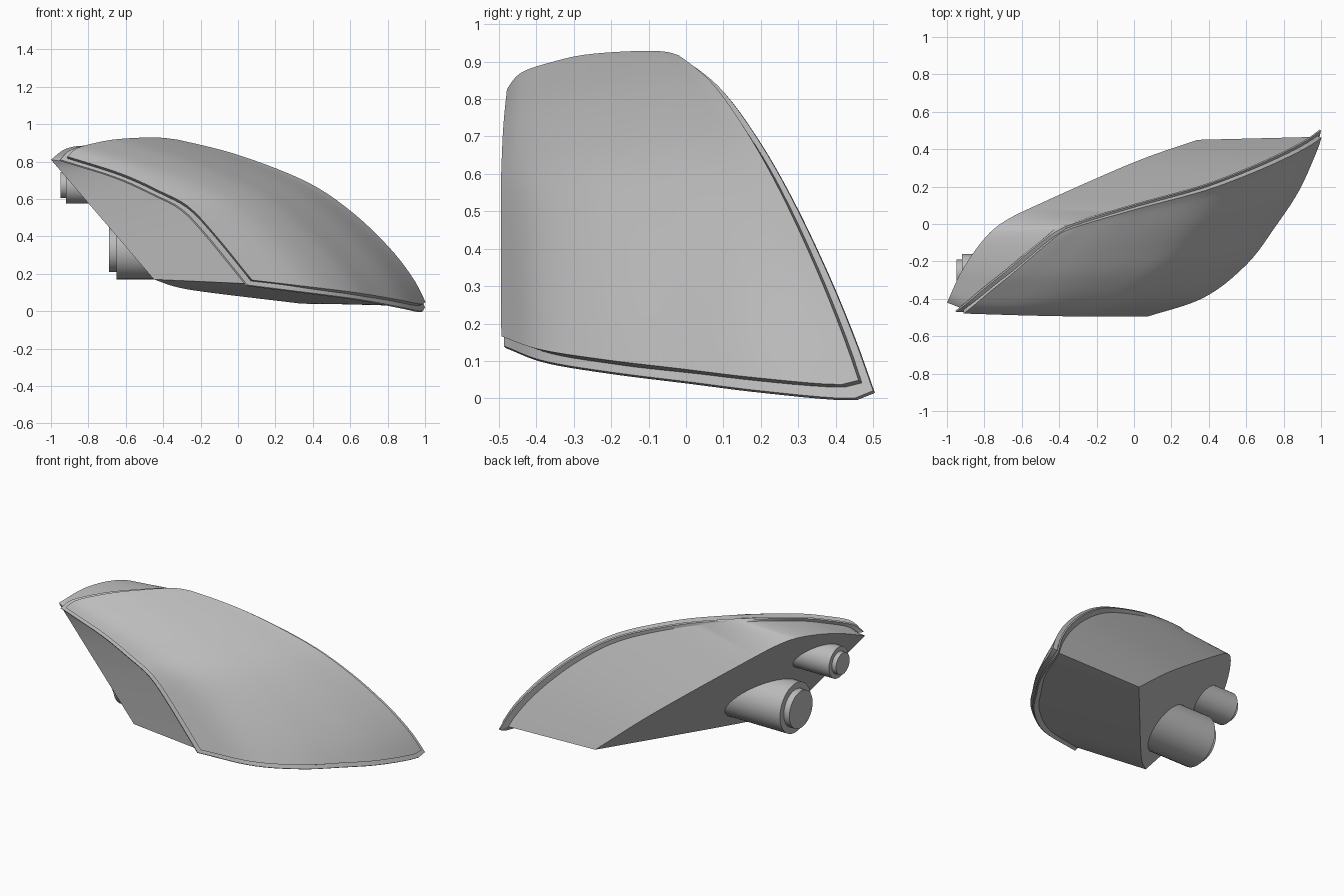
import bpy
import math
from mathutils import Vector

cube = bpy.data.objects.get("Cube")
if cube:
    bpy.data.objects.remove(cube)

N = 28
grey = bpy.data.materials.new("light_grey")
grey.use_nodes = True
COLOUR = (0.5, 0.5, 0.5, 1)
grey.diffuse_color = COLOUR
grey.node_tree.nodes["Principled BSDF"].inputs["Base Color"].default_value = COLOUR


def add_mesh(name, verts, faces):
    mesh = bpy.data.meshes.new(name)
    mesh.from_pydata(verts, [], faces)
    mesh.materials.append(grey)
    obj = bpy.data.objects.new(name, mesh)
    bpy.context.collection.objects.link(obj)
    return obj


def smooth(obj, degrees):
    bpy.ops.object.select_all(action="DESELECT")
    obj.select_set(True)
    bpy.context.view_layer.objects.active = obj
    bpy.ops.object.shade_smooth_by_angle(angle=math.radians(degrees))


def spline(points):
    """Return a smooth curve through the points, evaluated by arc length."""
    p = [Vector(q) for q in points]
    p = [2 * p[0] - p[1]] + p + [2 * p[-1] - p[-2]]
    dense = []
    for a, b, c, d in zip(p, p[1:], p[2:], p[3:]):
        for k in range(12):
            t = k / 12
            dense.append(b + (c - a) * t / 2 + (2 * a - 5 * b + 4 * c - d) * t**2 / 2
                         + (3 * b - a - 3 * c + d) * t**3 / 2)
    dense.append(p[-2])
    lengths = [0]
    for a, b in zip(dense, dense[1:]):
        lengths.append(lengths[-1] + (b - a).length)

    def at(u):
        want = min(max(u, 0), 1) * lengths[-1]
        for k in range(1, len(dense)):
            if lengths[k] >= want:
                f = (want - lengths[k - 1]) / max(lengths[k] - lengths[k - 1], 1e-9)
                return dense[k - 1].lerp(dense[k], f)
        return dense[-1]
    return at


def section(curve, start, end):
    return lambda u: curve(start + (end - start) * u)


# Four edges of the lens opening; the upper one runs smoothly round the bend
A, C, T = (-.95, -.47, .81), (.05, -.487, .14), (1, .5, .02)
BEND = .28
front_edge = spline([A, (-.65, -.48, .715), (-.44, -.485, .62), (-.3, -.487, .545),
                     (-.17, -.487, .41), C])
upper_edge = spline([A, (-.9, -.43, .86), (-.8, -.345, .89), (-.68, -.25, .91),
                     (-.5, -.1, .918), (-.4, -.03, .91), (-.3, .01, .895), (0, .1, .82),
                     (.36, .2, .68), (.6, .29, .52), (.8, .38, .33), (.93, .45, .16), T])
inner_edge = section(upper_edge, 0, BEND)
top_edge = section(upper_edge, BEND, 1)
lower_edge = spline([C, (.37, -.38, .1), (.6, -.2, .07), (.75, 0, .045),
                     (.88, .2, .02), (.98, .43, 0), T])
a, c, k, t = Vector(A), Vector(C), top_edge(0), Vector(T)


def patch(u, v):
    """Lens surface blended between its four edges."""
    return (front_edge(u) * (1 - v) + top_edge(u) * v
            + inner_edge(v) * (1 - u) + lower_edge(v) * u
            - a * (1 - u) * (1 - v) - c * u * (1 - v) - k * (1 - u) * v - t * u * v)


# Flat rear plane and the outline of the housing on it
P1, P2, P3 = (-1, -.42, .81), (.34, .45, .04), (-.45, -.43, .17)
origin = Vector(P1)
back = (Vector(P2) - origin).cross(Vector(P3) - origin).normalized()
REAR_BEND = .76
rear_top = spline([P2, (0, .33, .32), (-.5, .11, .7), (-.7, .01, .83), (-.81, -.09, .87),
                   (-.92, -.25, .86), P1])
rear_sides = [spline([P1, P3]),
              spline([P3, (-.33, -.32, .13), (-.15, -.12, .1), P2]),
              section(rear_top, 0, REAR_BEND), section(rear_top, REAR_BEND, 1)]


def on_rear_plane(p):
    return Vector((p.x, p.y, p.z - (p - origin).dot(back) / back.z))


rear = [on_rear_plane(side(i / N)) for side in rear_sides for i in range(N)]


def rim(inset, depth):
    lo, hi = inset, 1 - inset
    steps = [lo + (hi - lo) * i / N for i in range(N)]
    uv = ([(s, lo) for s in steps] + [(hi, s) for s in steps]
          + [(1 - s, hi) for s in steps] + [(lo, 1 - s) for s in steps])
    return [patch(u, v) + back * depth for u, v in uv]


# Housing: rear outline, walls, overhanging lip and a ledge under the lens
rings = [rear, rim(.026, .025), rim(0, .01), rim(0, 0), rim(.05, 0)]
M = 4 * N
verts = [p for ring in rings for p in ring]
faces = [(r * M + i, r * M + (i + 1) % M, (r + 1) * M + (i + 1) % M, (r + 1) * M + i)
         for r in range(len(rings) - 1) for i in range(M)]
faces.append(tuple(reversed(range(M))))
smooth(add_mesh("housing", verts, faces), 30)

# Lens: curved cover standing proud of the lip
INSET, RAISE = .014, .026
params = [INSET + (1 - 2 * INSET) * i / N for i in range(N + 1)]
W = N + 1
lens = add_mesh("lens", [patch(u, v) - back * RAISE for u in params for v in params],
                [(i * W + j, (i + 1) * W + j, (i + 1) * W + j + 1, i * W + j + 1)
                 for i in range(N) for j in range(N)])
smooth(lens, 60)
shell = lens.modifiers.new("thickness", "SOLIDIFY")
shell.thickness = .03
shell.offset = -1
split = lens.modifiers.new("sharp_rim", "EDGE_SPLIT")
split.split_angle = math.radians(50)


# Bulb sockets: stepped cylinders pointing out of the rear plane
def socket(name, x_end, x_cap, x_in, y, z, radius, cap_radius):
    for part, x0, x1, r in (("body", x_cap, x_in, radius), ("cap", x_end, x_in, cap_radius)):
        bpy.ops.mesh.primitive_cylinder_add(
            vertices=40, radius=r, depth=x1 - x0, location=((x0 + x1) / 2, y, z),
            rotation=(0, math.pi / 2, 0))
        obj = bpy.context.object
        obj.name = name + "_" + part
        obj.data.materials.append(grey)
        smooth(obj, 30)


socket("large_socket", -.69, -.65, -.15, -.2, .33, .16, .12)
socket("small_socket", -.95, -.92, -.58, -.26, .675, .1, .07)
